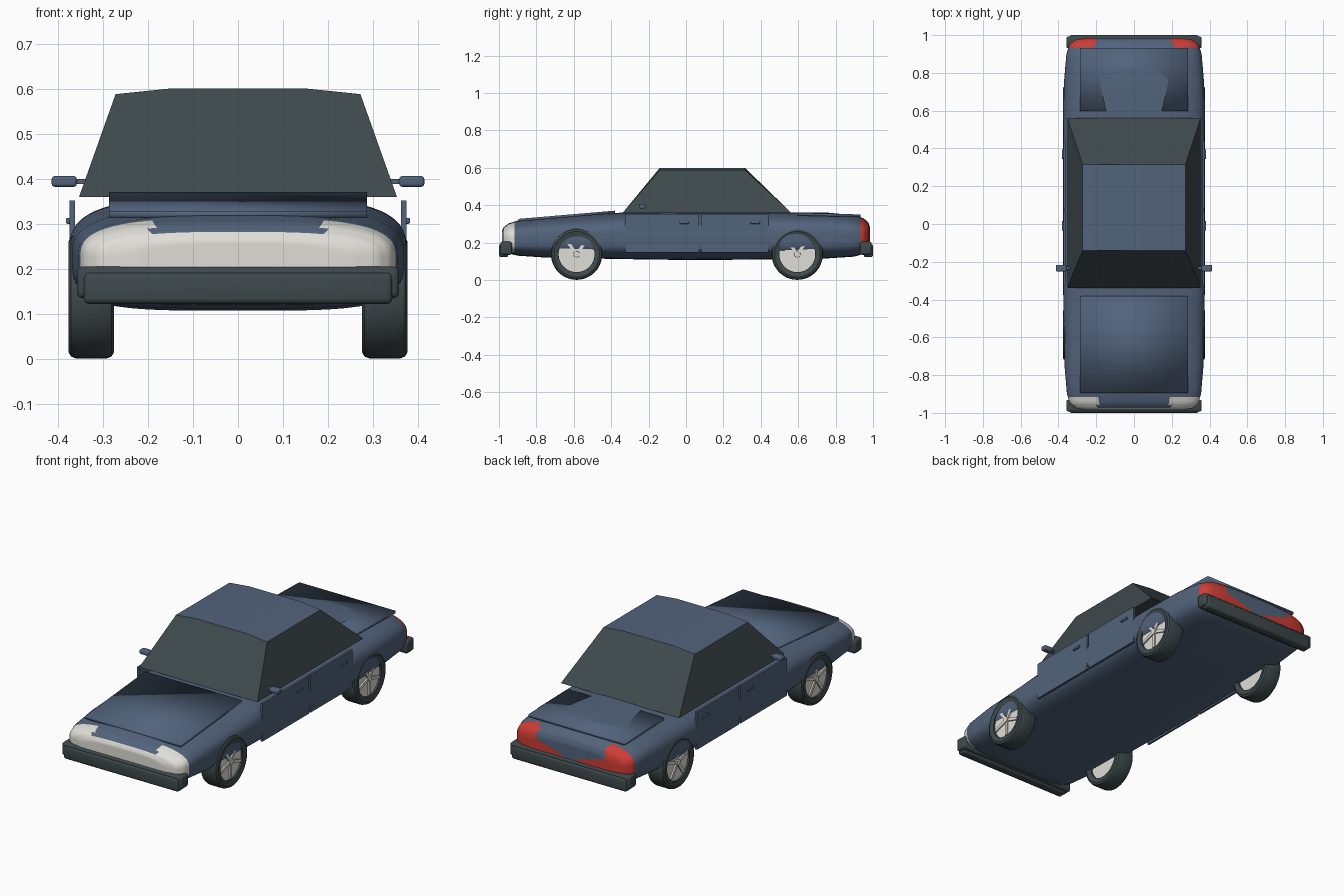
import bpy, bmesh, math
from mathutils import Matrix, Vector

if "Cube" in bpy.data.objects:
    bpy.data.objects.remove(bpy.data.objects["Cube"], do_unlink=True)


def material(name, r, g, b):
    m = bpy.data.materials.new(name)
    m.use_nodes = True
    m.diffuse_color = (r, g, b, 1)
    m.node_tree.nodes["Principled BSDF"].inputs["Base Color"].default_value = (r, g, b, 1)
    return m


BLUE = material("slate blue paint", 0.085, 0.125, 0.2)
DARK = material("dark rubber and glass", 0.048, 0.066, 0.072)
WHITE = material("off white", 0.74, 0.73, 0.68)
RED = material("tail red", 0.62, 0.045, 0.035)


def finish(name, bm, mats, smooth=None):
    bmesh.ops.recalc_face_normals(bm, faces=bm.faces)
    mesh = bpy.data.meshes.new(name)
    bm.to_mesh(mesh)
    bm.free()
    for m in mats:
        mesh.materials.append(m)
    ob = bpy.data.objects.new(name, mesh)
    bpy.context.collection.objects.link(ob)
    if smooth:
        bpy.ops.object.select_all(action="DESELECT")
        ob.select_set(True)
        bpy.context.view_layer.objects.active = ob
        bpy.ops.object.shade_smooth_by_angle(angle=math.radians(smooth))
    return ob


def box(name, lo, hi, mat, bevel=0, smooth=None, slope=0):
    """Box between two corners; slope lifts it along +y."""
    lo, hi = Vector(lo), Vector(hi)
    bm = bmesh.new()
    bmesh.ops.create_cube(bm, size=1, matrix=Matrix.Translation((lo + hi) / 2) @ Matrix.Diagonal((*(hi - lo), 1)))
    for v in bm.verts:
        v.co.z += slope * (v.co.y - lo.y)
    if bevel:
        bmesh.ops.bevel(bm, geom=bm.edges[:], offset=bevel, segments=3, profile=0.5, affect="EDGES")
    return finish(name, bm, [mat], smooth)


def bridge(bm, rings, closed=False):
    pairs = list(zip(rings, rings[1:]))
    if closed:
        pairs.append((rings[-1], rings[0]))
    for a, b in pairs:
        n = len(a)
        for i in range(n):
            j = (i + 1) % n
            bm.faces.new((a[i], a[j], b[j], b[i]))


# Body: rounded sections (y, half width, top, bottom) lofted front to back
STATIONS = [
    (-0.985, 0.25, 0.262, 0.18), (-0.975, 0.31, 0.282, 0.16), (-0.95, 0.34, 0.302, 0.142),
    (-0.9, 0.355, 0.318, 0.13), (-0.75, 0.368, 0.335, 0.12), (-0.35, 0.375, 0.36, 0.112),
    (0, 0.375, 0.362, 0.107), (0.55, 0.375, 0.362, 0.11), (0.76, 0.37, 0.36, 0.116),
    (0.9, 0.358, 0.346, 0.125), (0.95, 0.343, 0.33, 0.14), (0.975, 0.31, 0.307, 0.16),
    (0.985, 0.25, 0.28, 0.18)]
SIDES = 96


def section(y, w, top, low, scale=1):
    mid = (top + low) / 2
    pts = []
    for i in range(SIDES):
        a = 2 * math.pi * i / SIDES
        c, s = math.cos(a), math.sin(a)
        n = 3 if s > 0 else 4
        r = (abs(c) ** n + abs(s) ** n) ** (-1 / n)
        pts.append((scale * w * c * r, y, mid + scale * (top - low) / 2 * s * r))
    return pts


loft = []
for a, b in zip(STATIONS, STATIONS[1:]):
    steps = max(3, round((b[0] - a[0]) / 0.06))
    loft += [section(*[p + (q - p) * k / steps for p, q in zip(a, b)]) for k in range(steps)]
loft.append(section(*STATIONS[-1]))
inner = [0.1, 0.3, 0.5, 0.7, 0.85]
loft = [section(*STATIONS[0], s) for s in inner] + loft
loft += [section(*STATIONS[-1], s) for s in reversed(inner)]
bm = bmesh.new()
rings = [[bm.verts.new(p) for p in ring] for ring in loft]
bridge(bm, rings)
bm.faces.new(rings[0])
bm.faces.new(rings[-1])
# Light panels are painted on the nose and tail
for f in bm.faces:
    x, y, z = f.calc_center_median()
    x = abs(x)
    if y < -0.925 and z > 0.15 and (z < 0.28 or x > 0.19):
        f.material_index = 1
    elif y > 0.94 and z > 0.15 and (z < 0.2 + 0.3 * x or x > 0.2):
        f.material_index = 2
finish("body", bm, [BLUE, WHITE, RED], 50)

# Cabin: dark glass sides under a slightly crowned painted roof
bm = bmesh.new()
loops = []
for base_y, roof_y in ((-0.338, -0.14), (0.562, 0.315)):
    roof = [(-0.272, roof_y, 0.588), (-0.155, roof_y, 0.6), (0.155, roof_y, 0.6), (0.272, roof_y, 0.588)]
    loops.append([bm.verts.new(p) for p in [(-0.353, base_y, 0.36)] + roof + [(0.353, base_y, 0.36)]])
bridge(bm, loops)
for loop in loops:
    bm.faces.new(loop)
bmesh.ops.recalc_face_normals(bm, faces=bm.faces)
for f in bm.faces:
    f.material_index = 1 if f.normal.z > 0.9 else 0
finish("cabin", bm, [DARK, BLUE], 15)

# Hood and trunk lids
box("hood", (-0.287, -0.895, 0.313), (0.287, -0.38, 0.327), BLUE, smooth=180, slope=0.085)
box("trunk_lid", (-0.287, 0.597, 0.345), (0.287, 0.932, 0.359), BLUE, smooth=180, slope=-0.025)

# Bumpers: a wide bar with a slightly deeper core
for name, s in (("front", -1), ("rear", 1)):
    for part, w, near, far, low, top in (("bar", 0.358, 0.93, 0.993, 0.135, 0.205),
                                         ("core", 0.343, 0.95, 1.0, 0.122, 0.192)):
        y0, y1 = sorted((s * near, s * far))
        box(f"{name}_bumper_{part}", (-w, y0, low), (w, y1, top), DARK, 0.012, 40)


# Wheels: lathed tyre, rim disc, hub and five spokes
def wheel(name, side, y):
    place = Matrix.Translation((side * 0.326, y, 0.138)) @ Matrix.Rotation(side * math.pi / 2, 4, "Y")
    profile = [(0.096, -0.045), (0.122, -0.051), (0.133, -0.045), (0.137, -0.034),
               (0.137, 0.034), (0.133, 0.045), (0.122, 0.051), (0.096, 0.045)]
    bm = bmesh.new()
    turns = 48
    rings = []
    for i in range(turns):
        a = 2 * math.pi * i / turns
        rings.append([bm.verts.new((r * math.cos(a), r * math.sin(a), h)) for r, h in profile])
    bridge(bm, rings, closed=True)
    bm.transform(place)
    finish(name + "_tyre", bm, [DARK], 40)

    bm = bmesh.new()
    bmesh.ops.create_cone(bm, cap_ends=True, segments=turns, radius1=0.098, radius2=0.098, depth=0.07)
    bmesh.ops.create_cone(bm, cap_ends=True, segments=16, radius1=0.02, radius2=0.016, depth=0.03,
                          matrix=Matrix.Translation((0, 0, 0.032)))
    for k in range(5):
        turn = Matrix.Rotation(2 * math.pi * k / 5, 4, "Z")
        bmesh.ops.create_cube(bm, size=1, matrix=turn @ Matrix.Translation((0.048, 0, 0.036))
                              @ Matrix.Diagonal((0.085, 0.016, 0.014, 1)))
    bm.transform(place)
    finish(name + "_rim", bm, [WHITE], 40)


for label, s in (("left", 1), ("right", -1)):
    wheel(f"front_{label}_wheel", s, -0.585)
    wheel(f"rear_{label}_wheel", s, 0.595)

    def side_box(name, x0, x1, y0, y1, z0, z1, bevel=0.0):
        a, b = sorted((s * x0, s * x1))
        box(f"{label}_{name}", (a, y0, z0), (b, y1, z1), BLUE, bevel, 40)

    # Doors, handles and mirrors
    for door, y0, y1, grip in (("front", -0.325, 0.07, -0.01), ("rear", 0.083, 0.44, 0.37)):
        side_box(f"{door}_door", 0.362, 0.3738, y0, y1, 0.148, 0.352)
        side_box(f"{door}_handle", 0.37, 0.382, grip - 0.025, grip + 0.025, 0.3, 0.313, 0.003)
    side_box("mirror", 0.358, 0.414, -0.252, -0.216, 0.382, 0.406, 0.007)
    side_box("mirror_arm", 0.325, 0.37, -0.242, -0.226, 0.388, 0.4)
